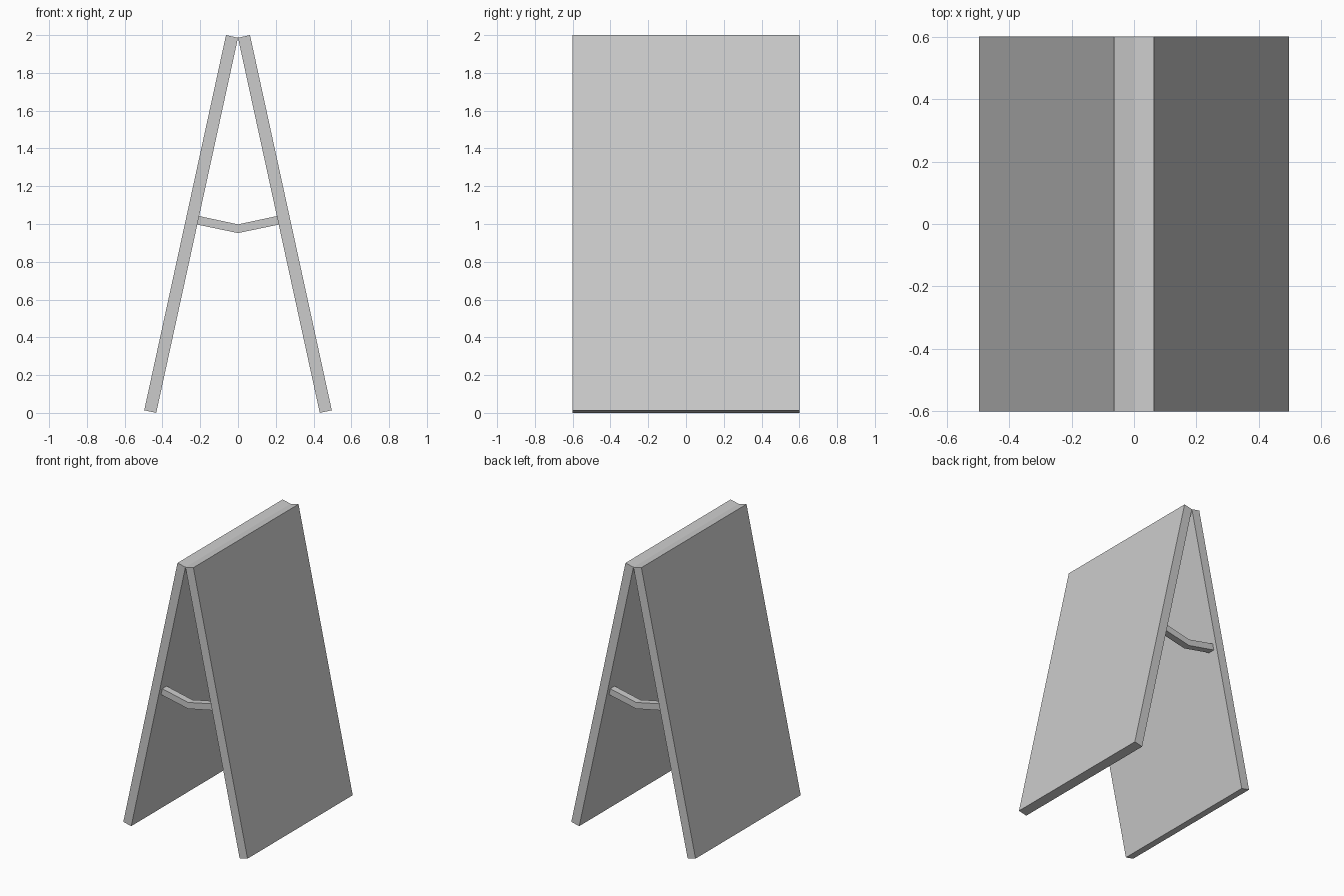
import bpy, bmesh
from math import sin, cos, atan2

if "Cube" in bpy.data.objects:
    bpy.data.objects.remove(bpy.data.objects["Cube"])


def prism(name, profile, y0, y1):
    """Extrude an x-z outline from y0 to y1."""
    bm = bmesh.new()
    face = bm.faces.new([bm.verts.new((x, y0, z)) for x, z in profile])
    ext = bmesh.ops.extrude_face_region(bm, geom=[face])
    verts = [g for g in ext["geom"] if isinstance(g, bmesh.types.BMVert)]
    bmesh.ops.translate(bm, verts=verts, vec=(0, y1 - y0, 0))
    bmesh.ops.recalc_face_normals(bm, faces=bm.faces)
    mesh = bpy.data.meshes.new(name)
    bm.to_mesh(mesh)
    bm.free()
    obj = bpy.data.objects.new(name, mesh)
    bpy.context.collection.objects.link(obj)
    return obj


top, foot, thick, half_width = 1.986, 0.433, 0.065, 0.6
lean = atan2(foot, top)
dx, dz = thick * cos(lean), thick * sin(lean)

# Two leaning boards that meet at the top inner edge
for side, label in ((-1, "left"), (1, "right")):
    outline = [(0, top), (dx, top + dz), (foot + dx, dz), (foot, 0)]
    prism(label + "_board", [(side * x, z) for x, z in outline],
          -half_width, half_width)

# Bent braces just inside the front and back edges
brace = [(-0.206, 1.042), (0, 0.998), (0.206, 1.042),
         (0.216, 0.997), (0, 0.952), (-0.216, 0.997)]
for side, label in ((-1, "front"), (1, "back")):
    prism(label + "_brace", brace, side * 0.57, side * 0.52)
